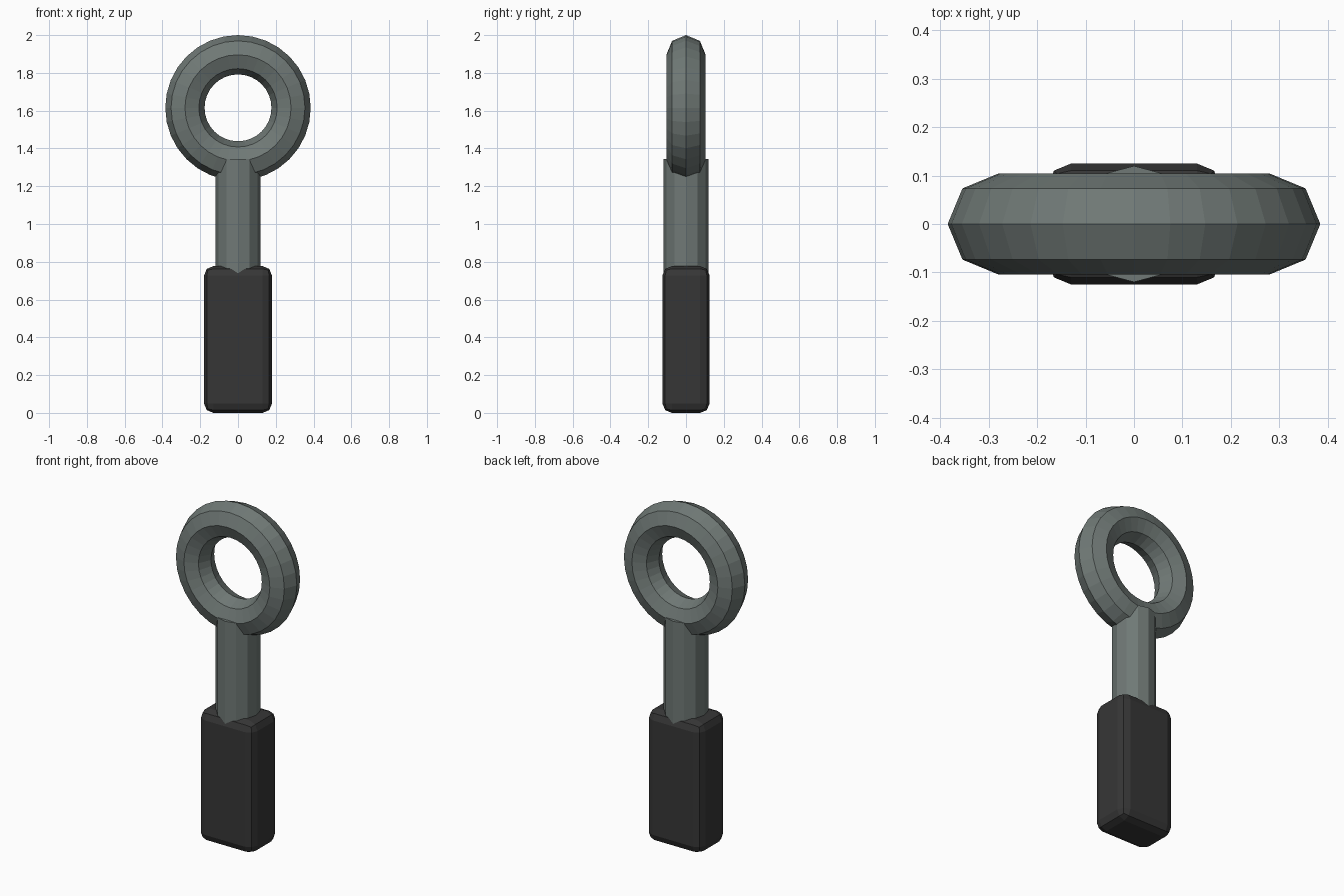
import bpy, math

if "Cube" in bpy.data.objects:
    bpy.data.objects.remove(bpy.data.objects["Cube"])


def material(name, rgb):
    m = bpy.data.materials.new(name)
    m.diffuse_color = (*rgb, 1)
    m.use_nodes = True
    m.node_tree.nodes["Principled BSDF"].inputs["Base Color"].default_value = m.diffuse_color
    return m


def finish(name, mat):
    ob = bpy.context.object
    ob.name = name
    ob.data.materials.append(mat)
    return ob


steel = material("grey green metal", (0.16, 0.19, 0.18))
rubber = material("dark charcoal grip", (0.037, 0.037, 0.037))

# Ring head, standing upright
bpy.ops.mesh.primitive_torus_add(major_segments=32, minor_segments=8,
                                 major_radius=0.281, minor_radius=0.104,
                                 location=(0, 0, 1.615),
                                 rotation=(math.pi / 2, 0, 0))
finish("ring", steel)

# Twelve-sided shaft from inside the grip up into the ring
bottom, top = 0.6, 1.345
bpy.ops.mesh.primitive_cylinder_add(vertices=12, radius=0.12, depth=top - bottom,
                                    location=(0, 0, (bottom + top) / 2))
finish("shaft", steel)

# Bevelled block grip
height = 0.777
bpy.ops.mesh.primitive_cube_add(size=1, location=(0, 0, height / 2))
grip = finish("grip", rubber)
grip.scale = (0.36, 0.25, height)
bpy.ops.object.transform_apply(location=False, rotation=False, scale=True)
bevel = grip.modifiers.new("rounded edges", "BEVEL")
bevel.width = 0.05
bevel.segments = 2
